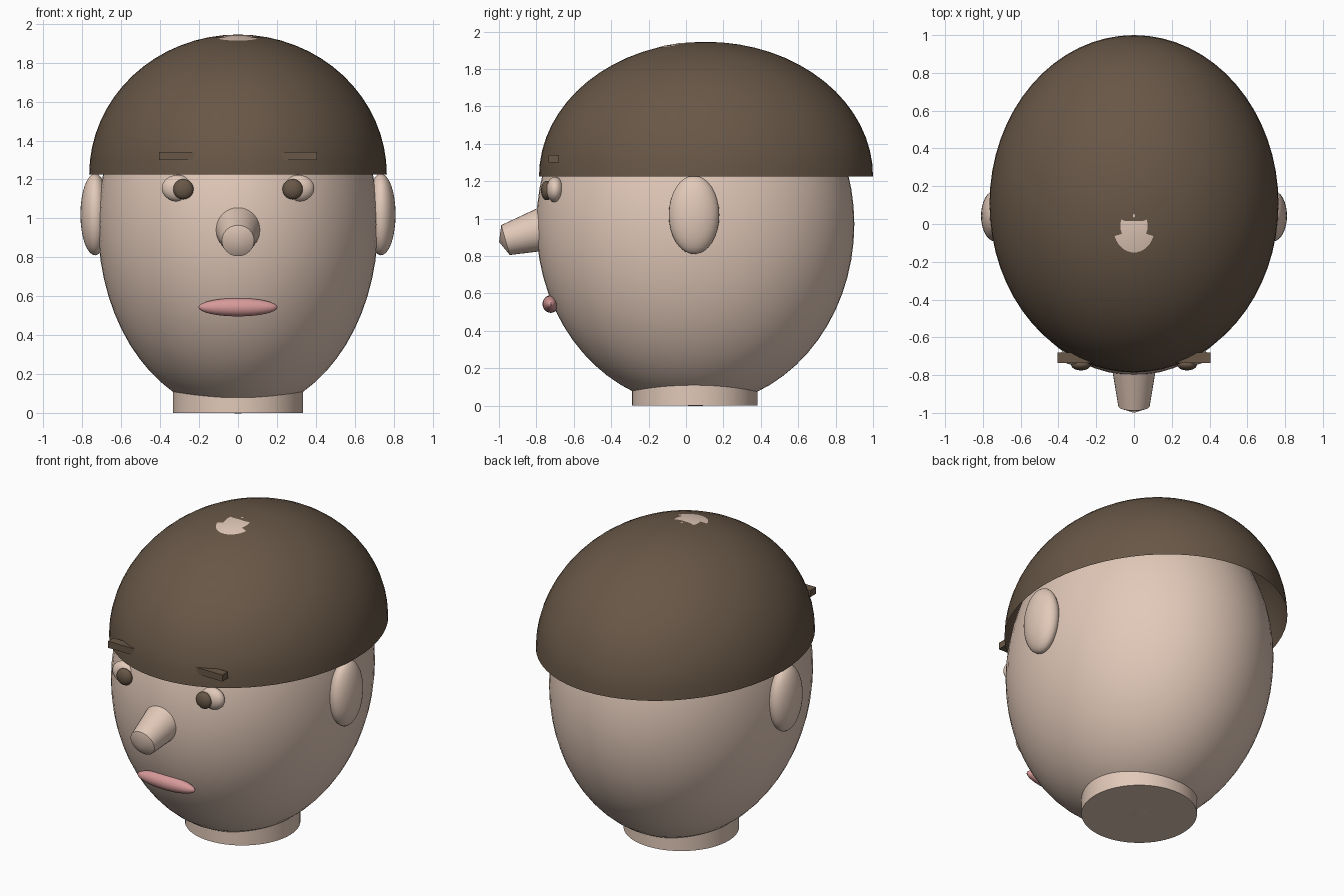
import bpy, bmesh, math
from mathutils import Vector, Matrix

if "Cube" in bpy.data.objects:
    bpy.data.objects.remove(bpy.data.objects["Cube"])


def material(name, rgb):
    m = bpy.data.materials.new(name)
    m.diffuse_color = (*rgb, 1.0)
    m.use_nodes = True
    m.node_tree.nodes["Principled BSDF"].inputs["Base Color"].default_value = m.diffuse_color
    return m


skin = material("skin", (0.76, 0.585, 0.485))
brown = material("dark_brown", (0.138, 0.095, 0.063))
pink = material("lip_pink", (0.68, 0.32, 0.32))


def finish(bm, name, mat, smooth=True):
    mesh = bpy.data.meshes.new(name)
    bmesh.ops.recalc_face_normals(bm, faces=bm.faces)
    bm.to_mesh(mesh)
    bm.free()
    mesh.materials.append(mat)
    ob = bpy.data.objects.new(name, mesh)
    bpy.context.collection.objects.link(ob)
    if smooth:
        bpy.ops.object.select_all(action='DESELECT')
        ob.select_set(True)
        bpy.context.view_layer.objects.active = ob
        bpy.ops.object.shade_smooth_by_angle(angle=math.radians(30))
    return ob


def ellipsoid(name, center, radii, mat, segments=32, rings=16, upper_half=False):
    bm = bmesh.new()
    bmesh.ops.create_uvsphere(bm, u_segments=segments, v_segments=rings, radius=1)
    if upper_half:
        low = [v for v in bm.verts if v.co.z < -1e-4]
        bmesh.ops.delete(bm, geom=low, context='VERTS')
    bmesh.ops.transform(bm, verts=bm.verts,
                        matrix=Matrix.Translation(center) @ Matrix.Diagonal((*radii, 1)))
    return finish(bm, name, mat)


def lathe(name, profile, origin, axis, mat, steps=32):
    """Spin (radius, distance along axis) points into a solid; ends are closed."""
    bm = bmesh.new()
    verts = [bm.verts.new((r, 0, h)) for r, h in profile]
    edges = [bm.edges.new(pair) for pair in zip(verts, verts[1:])]
    bmesh.ops.spin(bm, geom=verts + edges, cent=(0, 0, 0), axis=(0, 0, 1),
                   angle=math.tau, steps=steps)
    bmesh.ops.remove_doubles(bm, verts=bm.verts, dist=1e-5)
    turn = Vector((0, 0, 1)).rotation_difference(Vector(axis)).to_matrix().to_4x4()
    bmesh.ops.transform(bm, verts=bm.verts, matrix=Matrix.Translation(origin) @ turn)
    return finish(bm, name, mat)


def box(name, center, size, mat):
    bm = bmesh.new()
    bmesh.ops.create_cube(bm, size=1)
    bmesh.ops.transform(bm, verts=bm.verts,
                        matrix=Matrix.Translation(center) @ Matrix.Diagonal((*size, 1)))
    return finish(bm, name, mat, smooth=False)


# Head and neck
ellipsoid("head", (0, 0.05, 0.97), (0.72, 0.85, 0.973), skin, 64, 32)
lathe("neck", [(0, 0), (0.335, 0), (0.335, 0.3), (0, 0.3)],
      (0, 0.047, 0), (0, 0, 1), skin, 64)

# Hair: open half shell, the crown of the head shows through at the top
ellipsoid("hair", (0, 0.107, 1.225), (0.765, 0.893, 0.72), brown, 64, 32, upper_half=True)

# Nose: tapered barrel with a shallow pointed end, tilted down
tilt = math.radians(16)
nose_axis = (0, -math.cos(tilt), -math.sin(tilt))
lathe("nose", [(0, -0.3), (0.131, -0.3), (0.083, 0), (0, 0.036)],
      (0, -0.965, 0.885), nose_axis, skin)

# Mouth
ellipsoid("mouth", (0, -0.723, 0.543), (0.203, 0.044, 0.047), pink)

# Paired features
for side, s in (("left", 1), ("right", -1)):
    ellipsoid(side + "_ear", (s * 0.735, 0.043, 1.02), (0.075, 0.135, 0.21), skin)
    ellipsoid(side + "_eye", (s * 0.312, -0.70, 1.155), (0.08, 0.046, 0.068), skin)
    ellipsoid(side + "_pupil", (s * 0.281, -0.745, 1.15), (0.052, 0.03, 0.052), brown)
    box(side + "_eyebrow", (s * 0.305, -0.708, 1.32), (0.2, 0.056, 0.042), brown)
